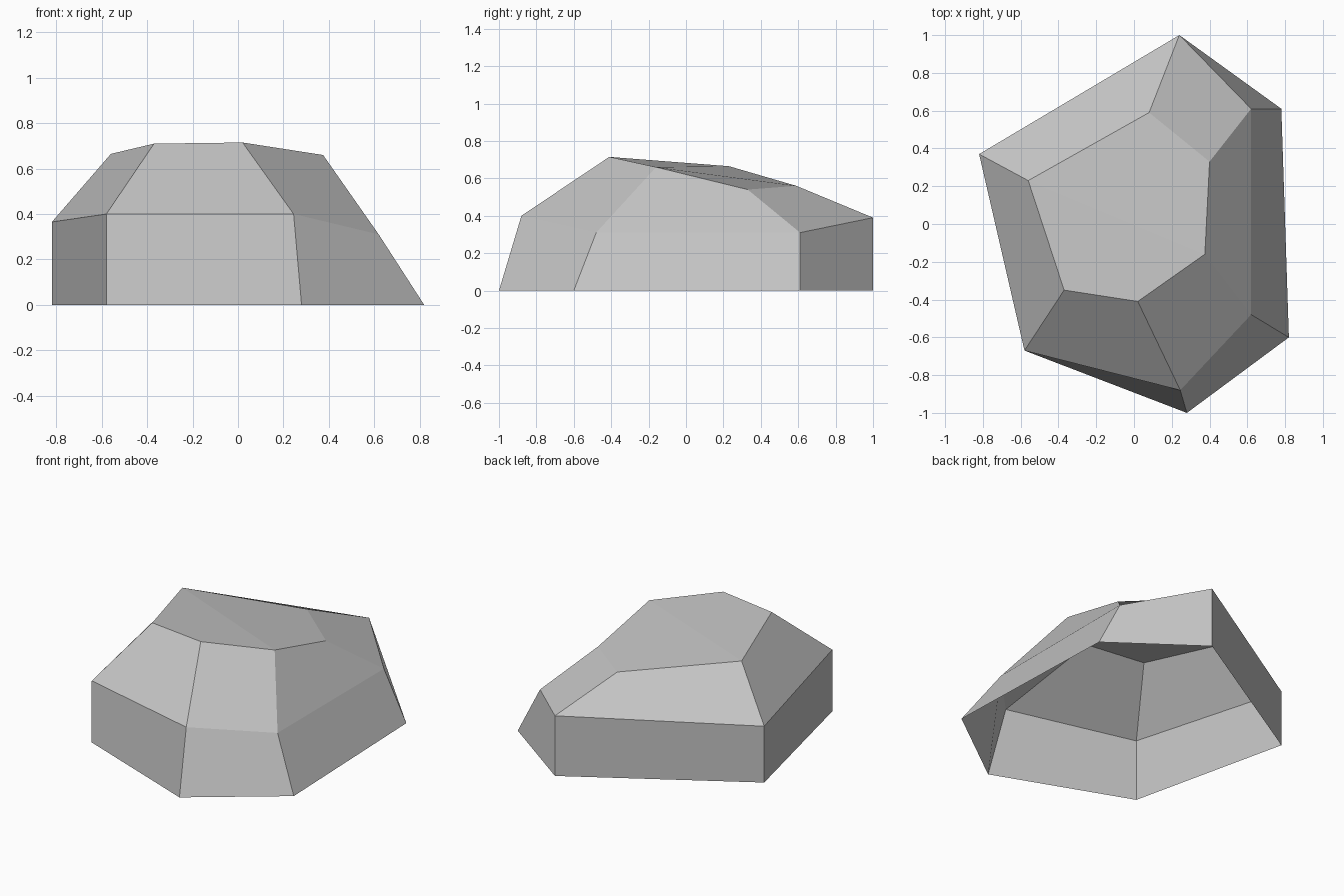
import bpy
import bmesh

# Remove the default cube
default_cube = bpy.data.objects.get("Cube")
if default_cube:
    bpy.data.objects.remove(default_cube, do_unlink=True)


def make_material(name, colour):
    material = bpy.data.materials.new(name)
    material.use_nodes = True
    material.diffuse_color = colour
    shader = material.node_tree.nodes["Principled BSDF"]
    shader.inputs["Base Color"].default_value = colour
    shader.inputs["Roughness"].default_value = 0.9
    return material


# Six-sided outlines of the boulder, each counter-clockwise from the front right
ground_outline = [(-.58, -.67, 0), (.28, -1, 0), (.82, -.6, 0),
                  (.78, .61, 0), (.24, 1, 0), (-.82, .37, 0)]
shoulder_outline = [(-.58, -.67, .4), (.245, -.88, .4), (.62, -.48, .31),
                    (.62, .61, .31), (.24, 1, .39), (-.82, .37, .365)]
crown_outline = [(-.37, -.35, .71), (.02, -.41, .715), (.375, -.16, .66),
                 (.4, .33, .54), (.08, .59, .56), (-.56, .23, .665)]


def add_ring(mesh, outline):
    return [mesh.verts.new(point) for point in outline]


def bridge_rings(mesh, lower, upper):
    count = len(lower)
    for i in range(count):
        j = (i + 1) % count
        mesh.faces.new((lower[i], lower[j], upper[j], upper[i]))


# Stacked facets, open underneath
rock = bmesh.new()
ground, shoulder, crown = [
    add_ring(rock, outline)
    for outline in (ground_outline, shoulder_outline, crown_outline)]
bridge_rings(rock, ground, shoulder)
bridge_rings(rock, shoulder, crown)

# Crown made of two planes that meet in a shallow crease
rock.faces.new((crown[0], crown[1], crown[2], crown[5]))
rock.faces.new(crown[2:])

rock_mesh = bpy.data.meshes.new("boulder")
rock.to_mesh(rock_mesh)
rock.free()
rock_mesh.materials.append(make_material("stone grey", (.55, .55, .55, 1)))
boulder = bpy.data.objects.new("boulder", rock_mesh)
bpy.context.collection.objects.link(boulder)
